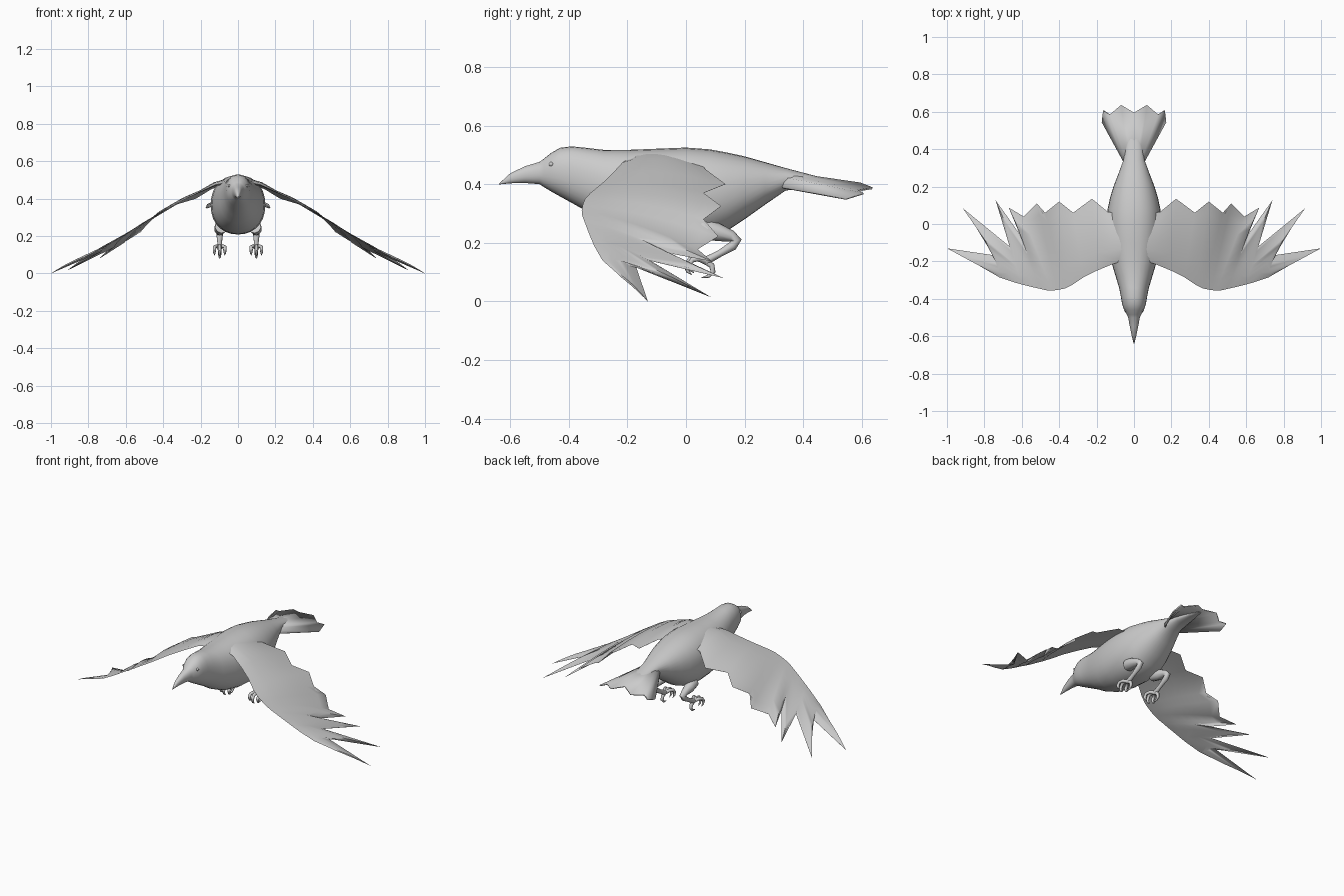
import bpy, math
from mathutils import Vector

if "Cube" in bpy.data.objects:
    bpy.data.objects.remove(bpy.data.objects["Cube"])


def make(name, verts, faces, angle=50, mirror=False):
    me = bpy.data.meshes.new(name)
    me.from_pydata(verts, [], faces)
    ob = bpy.data.objects.new(name, me)
    bpy.context.collection.objects.link(ob)
    if mirror:
        ob.modifiers.new("mirror", 'MIRROR')
    bpy.ops.object.select_all(action='DESELECT')
    bpy.context.view_layer.objects.active = ob
    ob.select_set(True)
    bpy.ops.object.mode_set(mode='EDIT')
    bpy.ops.mesh.select_all(action='SELECT')
    bpy.ops.mesh.remove_doubles(threshold=0.0002)
    bpy.ops.mesh.normals_make_consistent(inside=False)
    bpy.ops.object.mode_set(mode='OBJECT')
    bpy.ops.object.shade_smooth_by_angle(angle=math.radians(angle))
    return ob


def loft(rings):
    n = len(rings[0])
    verts = [p for r in rings for p in r]
    faces = [(i * n + j, i * n + (j + 1) % n, (i + 1) * n + (j + 1) % n, (i + 1) * n + j)
             for i in range(len(rings) - 1) for j in range(n)]
    faces += [tuple(range(n))[::-1], tuple(range(len(verts) - n, len(verts)))]
    return verts, faces


def tube(path, radii, n=10):
    pts = [Vector(p) for p in path]
    rings = []
    for i, p in enumerate(pts):
        d = (pts[min(i + 1, len(pts) - 1)] - pts[max(i - 1, 0)]).normalized()
        a = d.cross(Vector((1, 0.01, 0.02))).normalized()
        b = d.cross(a)
        rings.append([p + radii[i] * (a * math.cos(t) + b * math.sin(t))
                      for t in (2 * math.pi * k / n for k in range(n))])
    return loft(rings)


def lerp_table(table, x):
    for (x0, z0), (x1, z1) in zip(table, table[1:]):
        if x <= x1:
            return z0 + (z1 - z0) * (x - x0) / (x1 - x0)
    return table[-1][1]


# Body, head and beak: y, top z, bottom z, half width
stations = [(-.638, .402, .399, .002), (-.60, .437, .403, .012), (-.55, .461, .404, .022),
            (-.50, .476, .400, .031), (-.485, .487, .390, .038), (-.46, .507, .375, .053),
            (-.43, .524, .358, .063), (-.39, .529, .336, .070), (-.34, .524, .308, .080),
            (-.28, .517, .270, .098), (-.20, .517, .233, .122), (-.10, .521, .212, .140),
            (0, .525, .208, .146), (.08, .519, .216, .141), (.14, .508, .240, .128),
            (.20, .495, .280, .110), (.27, .475, .330, .083), (.34, .455, .378, .057),
            (.42, .434, .390, .045), (.50, .413, .394, .028), (.57, .399, .394, .008)]
rings = []
for y, top, bot, hw in stations:
    ring = []
    for k in range(28):
        a = 2 * math.pi * k / 28
        c, s = math.cos(a), math.sin(a)
        e = 2 / 2.2
        ring.append((hw * math.copysign(abs(c) ** e, c), y,
                     (top + bot) / 2 + (top - bot) / 2 * math.copysign(abs(s) ** e, s)))
    rings.append(ring)
make("body", *loft(rings))

# Wing: leading-edge points paired with the feather tips and notches behind them
lead_z = [(0, .497), (.12, .474), (.25, .415), (.42, .322), (.55, .243), (.69, .155), (.8, .098), (1, 0)]
lead = [(.04, -.19), (.12, -.217), (.20, -.25), (.27, -.285), (.33, -.325), (.37, -.345),
        (.41, -.353), (.44, -.356), (.47, -.354), (.50, -.347), (.54, -.338), (.60, -.323),
        (.64, -.312), (.72, -.285), (.80, -.238)]
trail = [(.04, .05, .48), (.14, .065, .452), (.225, .135, .40), (.325, .06, .37), (.40, .12, .325),
         (.475, .06, .28), (.52, .11, .222), (.59, .04, .178), (.67, .088, .137), (.607, -.06, .165),
         (.74, .127, .08), (.665, -.12, .138), (.915, .084, .015), (.73, -.17, .117), (1, -.13, 0)]
rings = []
N = 8
for i, ((lx, ly), t) in enumerate(zip(lead, trail)):
    a, b = Vector((lx, ly, lerp_table(lead_z, lx))), Vector(t)
    thick = max(.007, .028 - .09 * lx)
    top, bottom = [], []
    for k in range(N + 1):
        s = k / N
        p = a.lerp(b, s)
        p.z += .012 * math.sin(math.pi * s) * min(1, 1.3 - lx)
        h = thick * (s ** .5) * (1 - s) * 1.6
        top.append(p + Vector((0, 0, h)))
        bottom.append(p - Vector((0, 0, h + (.0005 if k == N else 0))))
    rings.append(top + bottom[-1:0:-1])
make("wing", *loft(rings), angle=60, mirror=True)

# Tail fan: half of the feather tips, mirrored
base = [(0, .30, .445), (.022, .30, .44), (.038, .31, .425), (.048, .32, .408), (.052, .33, .388)]
tips = [(0, .595, .402), (.068, .636, .386), (.128, .585, .378), (.163, .606, .368), (.17, .545, .349)]
verts = base + tips
tail = make("tail", verts, [(i, i + 1, i + 6, i + 5) for i in range(4)], angle=25, mirror=True)
sol = tail.modifiers.new("thickness", 'SOLIDIFY')
sol.thickness = .007
sol.offset = 0

# Legs: thigh, bent joint and shank
X = .098
make("leg", *tube([(X - .01, .06, .25), (X, .11, .235), (X, .155, .222), (X, .172, .208), (X, .160, .190),
                   (X, .115, .163), (X, .068, .138)],
                  [.036, .030, .020, .018, .016, .012, .014]), mirror=True)


# Toes: three curl forward, one curls back, each ending in a claw
def toe(name, dx, sign, size):
    arc = [(0, 0), (.03, .012), (.055, .006), (.068, -.014), (.062, -.034), (.048, -.046)]
    path = [(X + dx * min(1, r / .05), .068 - sign * r * size, .136 + z * size) for r, z in arc]
    make(name, *tube(path, [.011, .010, .009, .009, .006, .001], 8), mirror=True)


for n, dx in (("inner", -.028), ("middle", 0), ("outer", .028)):
    toe(n + "_toe", dx, 1, 1.0 if dx == 0 else .85)
back = [(X, .068, .136), (X, .088, .122), (X, .092, .102), (X, .078, .086), (X, .052, .080)]
make("back_toe", *tube(back, [.011, .010, .009, .006, .001], 8), mirror=True)

# Eyes
for side in (-1, 1):
    bpy.ops.mesh.primitive_uv_sphere_add(segments=12, ring_count=8, radius=.008,
                                         location=(side * .046, -.46, .468))
    bpy.context.object.name = "eye"
    bpy.ops.object.shade_smooth()
